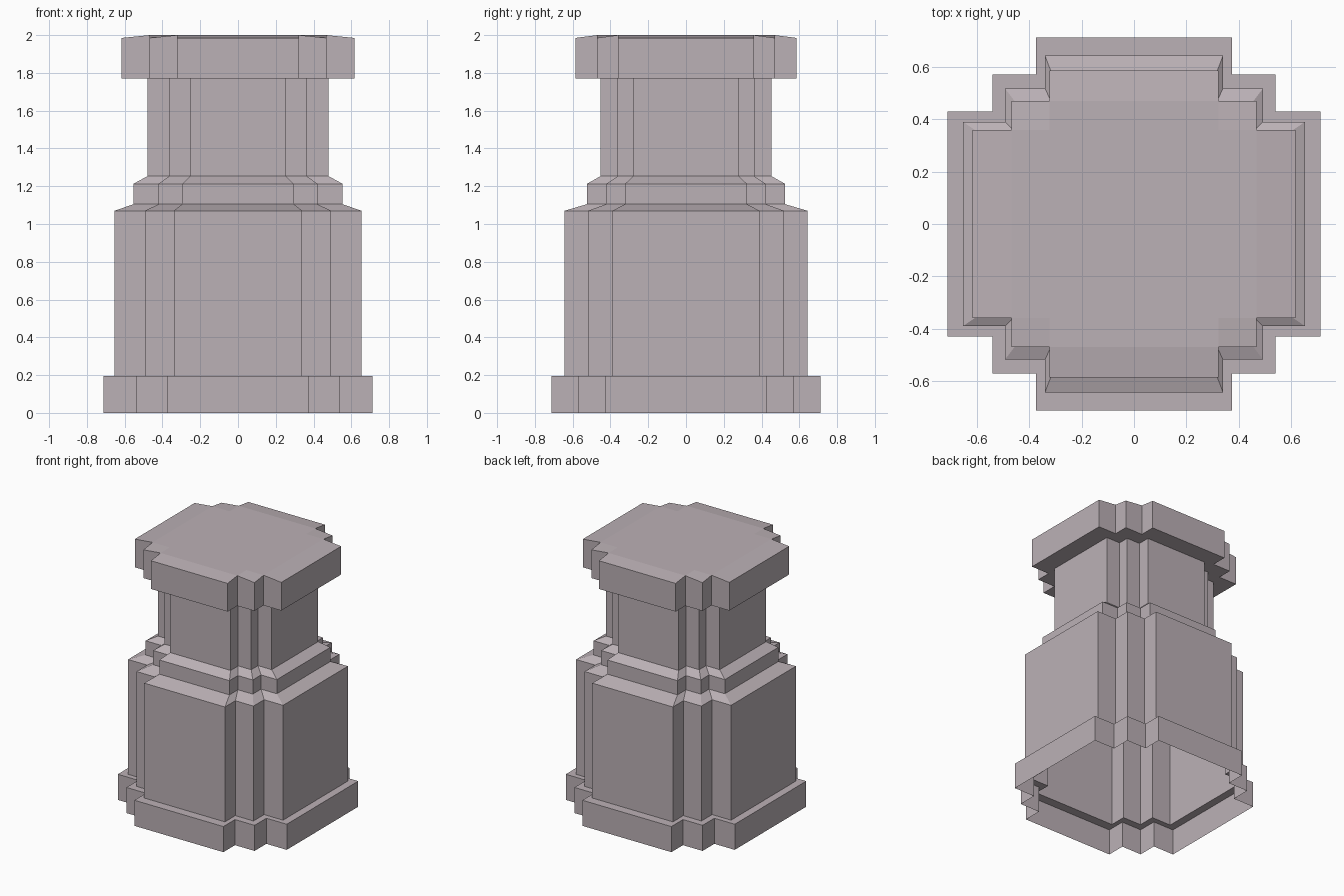
import bpy
import bmesh

cube = bpy.data.objects.get("Cube")
if cube:
    bpy.data.objects.remove(cube, do_unlink=True)

stone = bpy.data.materials.new("pale mauve stone")
stone.use_nodes = True
stone.diffuse_color = (0.50, 0.44, 0.467, 1)
stone.node_tree.nodes["Principled BSDF"].inputs["Base Color"].default_value = stone.diffuse_color

# Stepped cross sections: three x steps (inner to outer), three y steps
PLINTH = ((0.375, 0.54, 0.712), (0.43, 0.572, 0.712))
BODY = ((0.34, 0.493, 0.653), (0.39, 0.518, 0.643))
COLLAR = ((0.295, 0.42, 0.553), (0.322, 0.422, 0.524))
NECK = ((0.255, 0.365, 0.48), (0.28, 0.362, 0.453))
CAP = ((0.323, 0.468, 0.617), (0.36, 0.47, 0.586))


def outline(section):
    """Counter-clockwise stepped outline; each quarter has five corners."""
    (x1, x2, x3), (y1, y2, y3) = section
    quarter = [(x3, y1), (x2, y1), (x2, y2), (x1, y2), (x1, y3)]
    left = [(-x, y) for x, y in reversed(quarter)]
    half = quarter + left
    return half + [(-x, -y) for x, y in half]


def loft(bm, levels):
    """Skin a stack of (section, height) levels and return the last ring."""
    previous = None
    for section, z in levels:
        ring = [bm.verts.new((x, y, z)) for x, y in outline(section)]
        if previous:
            for i in range(len(ring)):
                j = (i + 1) % len(ring)
                bm.faces.new((previous[i], previous[j], ring[j], ring[i]))
        previous = ring
    return previous


def finish(bm, name):
    mesh = bpy.data.meshes.new(name)
    bm.to_mesh(mesh)
    bm.free()
    mesh.materials.append(stone)
    obj = bpy.data.objects.new(name, mesh)
    bpy.context.collection.objects.link(obj)


# Open shells: each part ends where the next one starts
parts = {
    "plinth": [(PLINTH, 0), (PLINTH, 0.195), (BODY, 0.195)],
    "body": [(BODY, 0.195), (BODY, 1.07), (COLLAR, 1.105)],
    "collar": [(COLLAR, 1.105), (COLLAR, 1.213), (NECK, 1.253)],
    "neck": [(NECK, 1.253), (NECK, 1.77)],
}
for name, levels in parts.items():
    bm = bmesh.new()
    loft(bm, levels)
    finish(bm, name)

# Cap: inner corners stay at full height, outer corners dip slightly
bm = bmesh.new()
rim = loft(bm, [(NECK, 1.77), (CAP, 1.77), (CAP, 1.985)])
for i, v in enumerate(rim):
    if i % 5 in (1, 3):
        v.co.z = 2.0
(x1, x2, x3), (y1, y2, y3) = CAP
core = [bm.verts.new((x, y, 2.0)) for x, y in ((x1, y1), (-x1, y1), (-x1, -y1), (x1, -y1))]
bm.faces.new(core)
for q in range(4):
    ring = [rim[(5 * q + k) % 20] for k in range(10)]
    c, d = core[q], core[(q + 1) % 4]
    # Even quarters run from +x/-x to y; odd quarters are mirrored
    bm.faces.new((c, ring[1], ring[2], ring[3]))   # sloped corner
    bm.faces.new((c, ring[3], ring[6], d))         # flat arm
    bm.faces.new((ring[3], ring[4], ring[5], ring[6]))  # sloped arm end
finish(bm, "cap")
